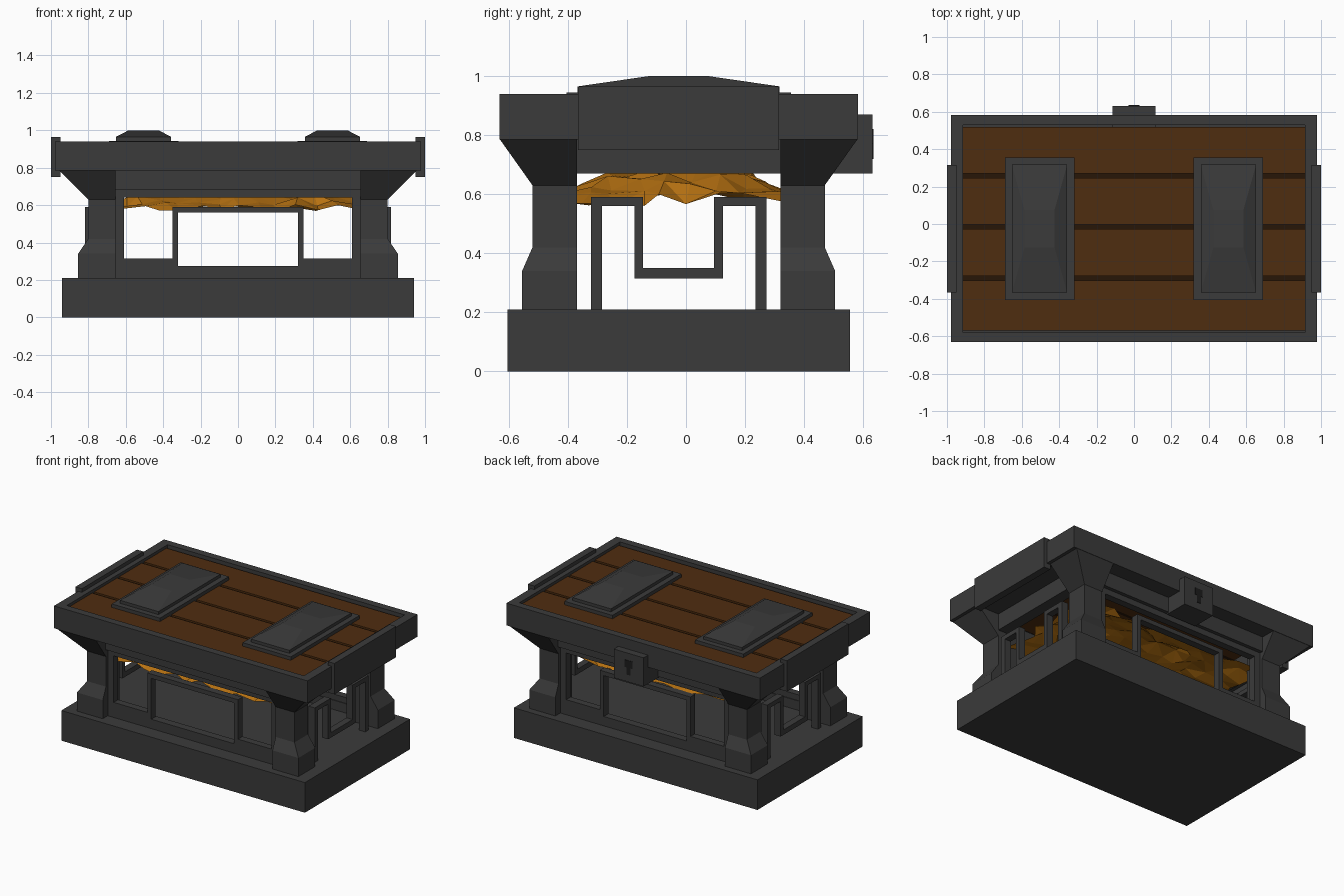
import bpy, bmesh, math, random

random.seed(4)
YC = -0.025  # middle of the chest body along y

cube = bpy.data.objects.get("Cube")
if cube:
    bpy.data.objects.remove(cube, do_unlink=True)


def material(name, rgb):
    m = bpy.data.materials.new(name)
    m.use_nodes = True
    m.diffuse_color = (*rgb, 1)
    m.node_tree.nodes["Principled BSDF"].inputs["Base Color"].default_value = (*rgb, 1)
    return m


IRON = material("dark iron", (0.043, 0.043, 0.043))
WOOD = material("brown wood", (0.078, 0.026, 0.005))
GROOVE = material("dark groove", (0.02, 0.008, 0.002))
GOLD = material("gold", (0.48, 0.17, 0.006))
HOLE = material("keyhole black", (0.012, 0.012, 0.012))


def finish(name, bm, mat):
    bmesh.ops.recalc_face_normals(bm, faces=bm.faces)
    mesh = bpy.data.meshes.new(name)
    bm.to_mesh(mesh)
    bm.free()
    mesh.materials.append(mat)
    ob = bpy.data.objects.new(name, mesh)
    bpy.context.collection.objects.link(ob)
    return ob


def loft(bm, rings):
    """Stack rectangles (x0, x1, y0, y1, z) into a closed solid."""
    loops = []
    for x0, x1, y0, y1, z in rings:
        corners = ((x0, y0), (x1, y0), (x1, y1), (x0, y1))
        loops.append([bm.verts.new((x, y, z)) for x, y in corners])
    for a, b in zip(loops, loops[1:]):
        for i in range(4):
            j = (i + 1) % 4
            bm.faces.new((a[i], a[j], b[j], b[i]))
    bm.faces.new(loops[0][::-1])
    bm.faces.new(loops[-1])


def boxes(name, parts, mat=IRON):
    """One object from boxes (x0, x1, y0, y1, z0, z1)."""
    bm = bmesh.new()
    for x0, x1, y0, y1, z0, z1 in parts:
        loft(bm, [(x0, x1, y0, y1, z0), (x0, x1, y0, y1, z1)])
    return finish(name, bm, mat)


def ring(name, x, y, inner_x, inner_y, z0, z1):
    """Rectangular frame lying flat, centred on the body."""
    parts = []
    for s in (-1, 1):
        xs = sorted((s * x, s * inner_x))
        ys = sorted((YC + s * y, YC + s * inner_y))
        parts.append((*xs, YC - y, YC + y, z0, z1))
        parts.append((-inner_x, inner_x, *ys, z0, z1))
    return boxes(name, parts)


# Base slab
boxes("base", [(-0.94, 0.94, YC - 0.58, YC + 0.58, 0, 0.21)])

# Corner posts: wide foot, slim shaft, flared head
POST = ((0.21, 0.855, 0.53), (0.34, 0.855, 0.53), (0.42, 0.80, 0.495),
        (0.63, 0.80, 0.495), (0.785, 0.955, 0.605))
for sx, side in ((-1, "right"), (1, "left")):
    for sy, end in ((-1, "front"), (1, "back")):
        bm = bmesh.new()
        loft(bm, [(sx * 0.655, sx * x, YC + sy * 0.345, YC + sy * y, z)
                  for z, x, y in POST])
        finish(f"{end}_{side}_post", bm, IRON)

# Front and back: sill, header and stepped window frame
for s, end in ((-1, "front"), (1, "back")):
    def span(a, b):
        return sorted((YC + s * a, YC + s * b))
    boxes(f"{end}_sill", [(-0.655, 0.655, *span(0.42, 0.475), 0.21, 0.275)])
    boxes(f"{end}_header", [(-0.655, 0.655, *span(0.42, 0.5), 0.68, 0.785)])
    ys = span(0.425, 0.475)
    bars = [(-0.655, 0.655, *ys, 0.64, 0.68), (-0.35, 0.35, *ys, 0.56, 0.59)]
    for m in (-1, 1):
        for a, b, z0, z1 in ((0.61, 0.655, 0.275, 0.64), (0.32, 0.35, 0.275, 0.56),
                             (0.35, 0.61, 0.275, 0.315)):
            bars.append((*sorted((m * a, m * b)), *ys, z0, z1))
    boxes(f"{end}_window_frame", bars)

# Left and right: header, cover plate and U-shaped frame
for s, side in ((-1, "right"), (1, "left")):
    def span(a, b):
        return sorted((s * a, s * b))
    boxes(f"{side}_header", [(*span(0.72, 0.8), YC - 0.345, YC + 0.345, 0.67, 0.785)])
    boxes(f"{side}_lid_plate", [(*span(0.95, 1.0), YC - 0.34, YC + 0.34, 0.75, 0.965)])
    xs = span(0.77, 0.818)
    bars = [(*xs, YC - 0.15, YC + 0.15, 0.315, 0.35)]
    for m in (-1, 1):
        for a, b, z0, z1 in ((0.26, 0.297, 0.21, 0.56), (0.12, 0.297, 0.56, 0.59),
                             (0.12, 0.15, 0.35, 0.56)):
            bars.append((*xs, *sorted((YC + m * a, YC + m * b)), z0, z1))
    boxes(f"{side}_window_frame", bars)

# Lid rim with its underside ledge
ring("lid_rim", 0.978, 0.607, 0.915, 0.555, 0.785, 0.94)
ring("lid_ledge", 0.92, 0.56, 0.72, 0.42, 0.785, 0.80)

# Lid planks over a dark backing that shows in the grooves
edges = [-0.555, -0.265, 0.01, 0.283, 0.555]
boxes("lid_planks", [(-0.915, 0.915, YC + a + 0.011, YC + b - 0.011, 0.895, 0.92)
                     for a, b in zip(edges, edges[1:])], WOOD)
boxes("plank_grooves", [(-0.915, 0.915, YC + e - 0.012, YC + e + 0.012, 0.895, 0.908)
                        for e in edges[1:-1]], GROOVE)

# Lid straps: flat plate with a raised, chamfered top
for s, side in ((-1, "right"), (1, "left")):
    c = s * 0.505
    bm = bmesh.new()
    loft(bm, [(c - w, c + w, YC - d, YC + d, z) for w, d, z in
              ((0.186, 0.38, 0.90), (0.186, 0.38, 0.944), (0.148, 0.342, 0.944),
               (0.148, 0.342, 0.965), (0.08, 0.1, 1.0))])
    finish(f"{side}_lid_strap", bm, IRON)

# Lock block with keyhole on the back
boxes("lock", [(-0.115, 0.115, 0.46, 0.632, 0.67, 0.87)])
boxes("keyhole", [(-0.03, 0.03, 0.630, 0.635, 0.77, 0.82),
                  (-0.015, 0.015, 0.630, 0.635, 0.72, 0.77)], HOLE)

# Lumpy heap of gold under the lid
bm = bmesh.new()
bmesh.ops.create_grid(bm, x_segments=14, y_segments=9, size=1)
for v in bm.verts:
    u, w = v.co.x, v.co.y
    mound = (1 - u ** 4) * (1 - w ** 2)
    v.co.x = 0.72 * u + random.uniform(-0.025, 0.025)
    v.co.y = YC + 0.41 * w + random.uniform(-0.025, 0.025)
    v.co.z = 0.58 + 0.1 * mound + random.uniform(-0.02, 0.025)
bmesh.ops.triangulate(bm, faces=bm.faces)
finish("gold_heap", bm, GOLD)
